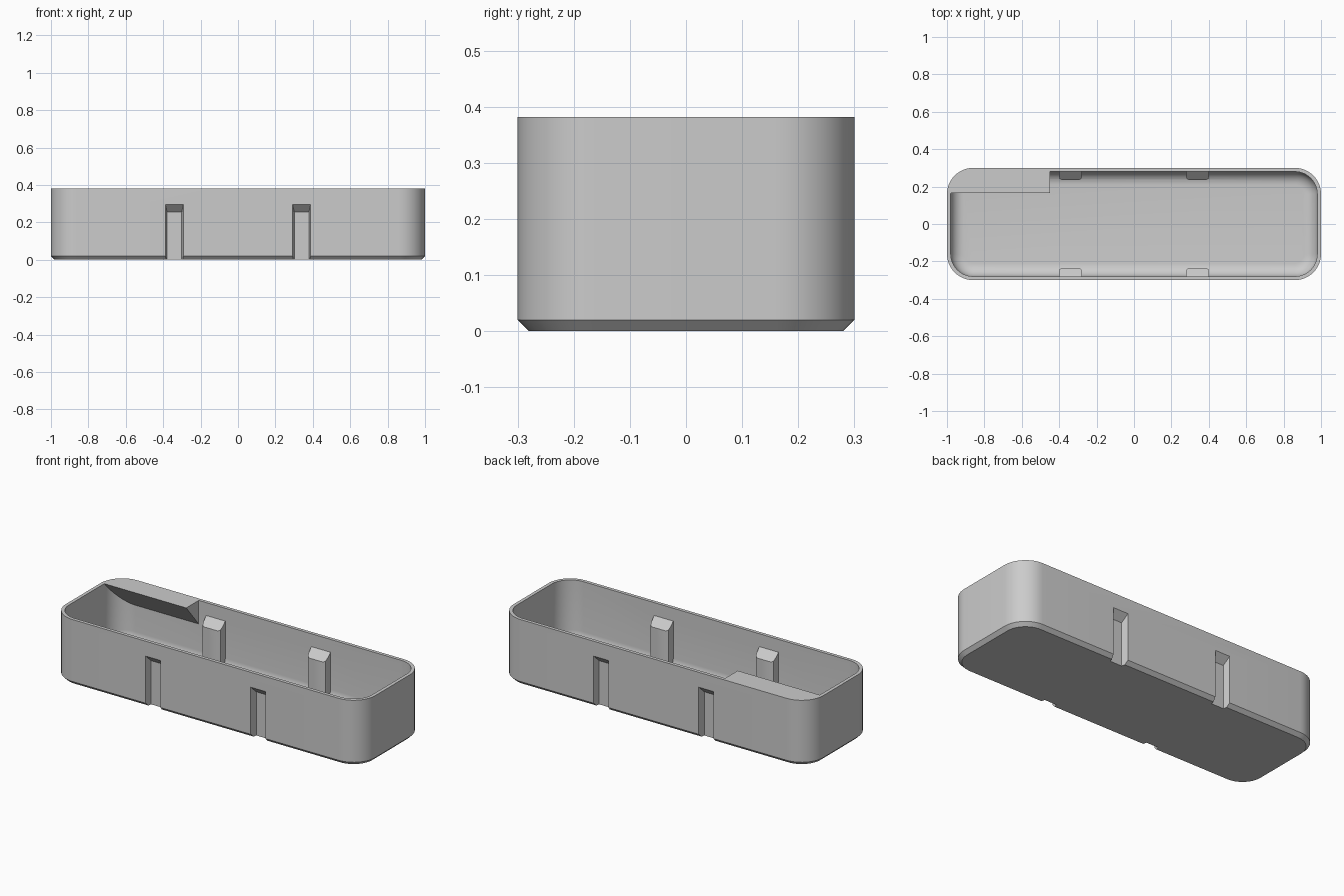
import bpy, bmesh, math

if "Cube" in bpy.data.objects:
    bpy.data.objects.remove(bpy.data.objects["Cube"], do_unlink=True)

HX, HY, H = 1.0, 0.3, 0.382      # half length, half width, height
R, WALL, CHAMFER, FILLET = 0.14, 0.02, 0.02, 0.07

grey = bpy.data.materials.new("plain grey")
grey.use_nodes = True
grey.diffuse_color = (0.6, 0.6, 0.6, 1)
grey.node_tree.nodes["Principled BSDF"].inputs["Base Color"].default_value = (0.6, 0.6, 0.6, 1)


def finish(name, bm):
    bmesh.ops.recalc_face_normals(bm, faces=bm.faces)
    mesh = bpy.data.meshes.new(name)
    bm.to_mesh(mesh)
    bm.free()
    mesh.materials.append(grey)
    obj = bpy.data.objects.new(name, mesh)
    bpy.context.collection.objects.link(obj)
    return obj


def loft(bm, rings):
    """Skin a list of matching point loops and cap both ends."""
    loops = [[bm.verts.new(p) for p in ring] for ring in rings]
    n = len(loops[0])
    for a, b in zip(loops, loops[1:]):
        for i in range(n):
            j = (i + 1) % n
            bm.faces.new((a[i], a[j], b[j], b[i]))
    bm.faces.new(loops[0][::-1])
    bm.faces.new(loops[-1])


def rounded_ring(inset, z, steps=12):
    """Rounded rectangle, inset from the outer wall."""
    r = R - inset
    points = []
    for k, (sx, sy) in enumerate([(1, 1), (-1, 1), (-1, -1), (1, -1)]):
        for i in range(steps + 1):
            a = math.pi / 2 * (k + i / steps)
            points.append((sx * (HX - R) + r * math.cos(a),
                           sy * (HY - R) + r * math.sin(a), z))
    return points


def clip_prisms(name, plan, bottom, top_at_wall):
    """Four upright prisms with 45 degree tops, on the front and back walls."""
    bm = bmesh.new()
    for side in (-1, 1):
        for cx in (-0.34, 0.34):
            outline = [(cx + h, y) for h, y in plan] + [(cx - h, y) for h, y in plan[::-1]]
            loft(bm, [[(x, side * y, bottom) for x, y in outline],
                      [(x, side * y, top_at_wall + y - HY) for x, y in outline]])
    return finish(name, bm)


def combine(obj, other, operation):
    """Apply a boolean and remove the helper."""
    mod = obj.modifiers.new(operation.lower(), "BOOLEAN")
    mod.operation, mod.object, mod.solver = operation, other, "EXACT"
    bpy.context.view_layer.objects.active = obj
    bpy.ops.object.modifier_apply(modifier=mod.name)
    bpy.data.objects.remove(other, do_unlink=True)


# Tray: chamfered outside, thin walls, rounded inner floor edge
sections = [(CHAMFER, 0), (0, CHAMFER), (0, H), (WALL, H)]
for i in range(9):
    a = math.pi / 2 * i / 8
    sections.append((WALL + FILLET * (1 - math.cos(a)),
                     WALL + FILLET * (1 - math.sin(a))))
bm = bmesh.new()
loft(bm, [rounded_ring(inset, z) for inset, z in sections])
tray = finish("tray", bm)

# Inner ribs and the slots that hollow them from outside
ribs = clip_prisms("ribs", [(0.062, 0.285), (0.061, 0.255), (0.057, 0.241), (0.046, 0.235)],
                   0.01, 0.327)
combine(tray, ribs, "UNION")
slots = clip_prisms("slots", [(0.058, 0.34), (0.048, 0.3), (0.039, 0.26)], -0.05, 0.295)
combine(tray, slots, "DIFFERENCE")

# Corner shelf with a sloping underside, trimmed to the tray's rounded end
bm = bmesh.new()
loft(bm, [[(x, 0.165, H), (x, 0.4, H), (x, 0.4, 0.24), (x, 0.282, 0.242)]
          for x in (-1.2, -0.45)])
shelf = finish("corner_shelf", bm)
bm = bmesh.new()
loft(bm, [rounded_ring(WALL / 2, z) for z in (0.1, 0.6)])
combine(shelf, finish("shelf_trim", bm), "INTERSECT")

# Smooth rounded walls, sharp edges kept
for obj in (tray, shelf):
    bpy.ops.object.select_all(action="DESELECT")
    obj.select_set(True)
    bpy.context.view_layer.objects.active = obj
    bpy.ops.object.shade_smooth_by_angle(angle=math.radians(30))
